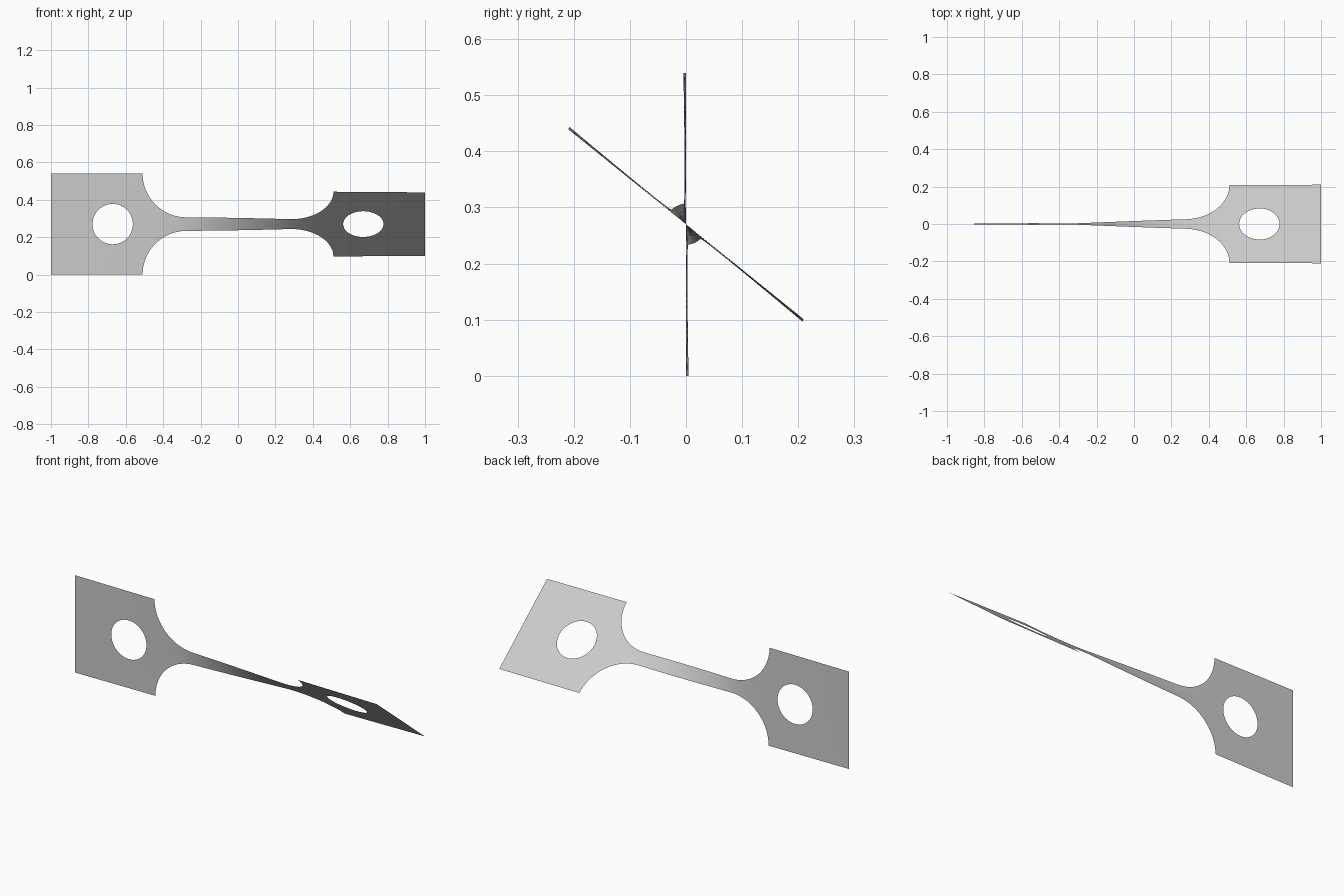
import bpy, bmesh, math

cube = bpy.data.objects.get("Cube")
if cube:
    bpy.data.objects.remove(cube, do_unlink=True)

HALF = 0.27            # half width of the grips
NECK = 0.0365          # half width of the thin middle
GRIP_X = 0.51          # where grips meet the fillets
RADIUS = HALF - NECK   # fillet radius
HOLE_X, HOLE_R = 0.67, 0.108
TOTAL_TWIST = math.radians(51.1)
ROWS = 20


def half_width(x):
    """Half width of the flat strip at x."""
    d = abs(x) - (GRIP_X - RADIUS)
    if d <= 0:
        return NECK
    if d >= RADIUS:
        return HALF
    return HALF - math.sqrt(RADIUS ** 2 - d ** 2)


# Twist builds up fastest where the strip is narrow
STEPS = 800
twist_sum = [0.0]
for i in range(STEPS):
    x = -1 + 2 * (i + 0.5) / STEPS
    twist_sum.append(twist_sum[-1] + half_width(x) ** -1.75)


def twist(x):
    f = min(max((x + 1) / 2 * STEPS, 0), STEPS)
    i = min(int(f), STEPS - 1)
    s = twist_sum[i] + (twist_sum[i + 1] - twist_sum[i]) * (f - i)
    return TOTAL_TWIST * s / twist_sum[-1]


def lerp(a, b, t):
    return a + (b - a) * t


def add_grid(bm, lines, closed=False):
    """Join successive lines of (x, z) points with quads."""
    rows = [[bm.verts.new((x, 0, z)) for x, z in line] for line in lines]
    for a, b in zip(rows, rows[1:]):
        n = len(a)
        for j in range(n if closed else n - 1):
            k = (j + 1) % n
            bm.faces.new((a[j], a[k], b[k], b[j]))


bm = bmesh.new()

# Neck with its fillets
arc = [GRIP_X - RADIUS + RADIUS * math.cos(math.pi / 2 * i / 18) for i in range(18)]
end = GRIP_X - RADIUS
columns = [-x for x in arc] + [lerp(-end, end, i / 32) for i in range(33)] + arc[::-1]
add_grid(bm, [[(x, lerp(-1, 1, j / ROWS) * half_width(x)) for j in range(ROWS + 1)]
              for x in columns])

# Grips, each a rectangle around a round hole
corners = [(GRIP_X, -HALF), (1, -HALF), (1, HALF), (GRIP_X, HALF)]
for side in (-1, 1):
    border = []
    for (x0, z0), (x1, z1) in zip(corners, corners[1:] + corners[:1]):
        border += [(lerp(x0, x1, i / ROWS), lerp(z0, z1, i / ROWS)) for i in range(ROWS)]
    rings = []
    for r in range(7):
        ring = []
        for x, z in border:
            a = math.atan2(z, x - HOLE_X)
            hx, hz = HOLE_X + HOLE_R * math.cos(a), HOLE_R * math.sin(a)
            ring.append((side * lerp(hx, x, r / 6), lerp(hz, z, r / 6)))
        rings.append(ring)
    add_grid(bm, rings, closed=True)

# Weld, face the front, then twist about the long axis
bmesh.ops.remove_doubles(bm, verts=bm.verts[:], dist=0.0001)
bm.normal_update()
bmesh.ops.reverse_faces(bm, faces=[f for f in bm.faces if f.normal.y > 0])
for v in bm.verts:
    a, w = twist(v.co.x), v.co.z
    v.co.y = -w * math.sin(a)
    v.co.z = HALF + w * math.cos(a)

mesh = bpy.data.meshes.new("twisted_strip")
bm.to_mesh(mesh)
bm.free()
for p in mesh.polygons:
    p.use_smooth = True
strip = bpy.data.objects.new("twisted_strip", mesh)
bpy.context.collection.objects.link(strip)

# Plain grey metal
grey = bpy.data.materials.new("light_grey")
grey.use_nodes = True
colour = (0.6, 0.6, 0.6, 1)
grey.diffuse_color = colour
grey.node_tree.nodes["Principled BSDF"].inputs["Base Color"].default_value = colour
mesh.materials.append(grey)
